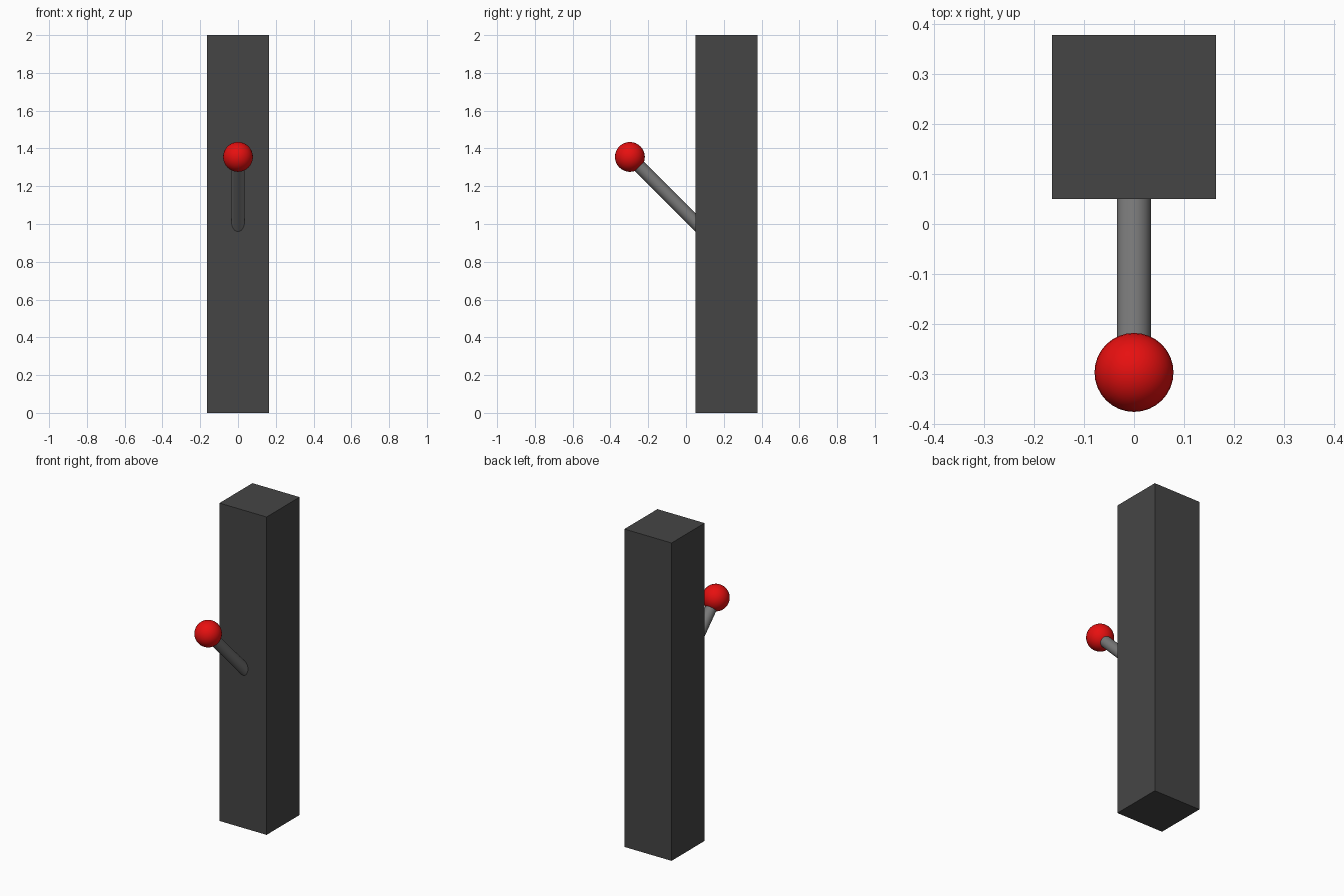
import bpy
import math
from mathutils import Vector

if "Cube" in bpy.data.objects:
    bpy.data.objects.remove(bpy.data.objects["Cube"])


def material(name, rgb):
    m = bpy.data.materials.new(name)
    m.diffuse_color = (*rgb, 1.0)
    m.use_nodes = True
    m.node_tree.nodes["Principled BSDF"].inputs["Base Color"].default_value = m.diffuse_color
    return m


def finish(name, mat, smooth=False):
    obj = bpy.context.object
    obj.name = name
    obj.data.materials.append(mat)
    if smooth:
        bpy.ops.object.shade_smooth_by_angle(angle=math.radians(40))
    return obj


dark_grey = material("dark grey", (0.06, 0.06, 0.06))
mid_grey = material("mid grey", (0.19, 0.19, 0.19))
red = material("red", (0.80, 0.005, 0.005))

# Upright square post
bpy.ops.mesh.primitive_cube_add(size=1, location=(0, 0.214, 1))
post = bpy.context.object
post.scale = (0.328, 0.328, 2)
bpy.ops.object.transform_apply(location=False, rotation=False, scale=True)
finish("post", dark_grey)

# Lever rod, rising at 45 degrees out of the post front
knob_centre = Vector((0, -0.297, 1.355))
rod_base = knob_centre + Vector((0, 0.40, -0.40))
bpy.ops.mesh.primitive_cylinder_add(
    vertices=32, radius=0.034, depth=(knob_centre - rod_base).length,
    location=(knob_centre + rod_base) / 2, rotation=(math.radians(45), 0, 0))
finish("lever_rod", mid_grey, smooth=True)

# Round knob on the lever end
bpy.ops.mesh.primitive_uv_sphere_add(
    segments=32, ring_count=16, radius=0.079, location=knob_centre)
finish("lever_knob", red, smooth=True)
